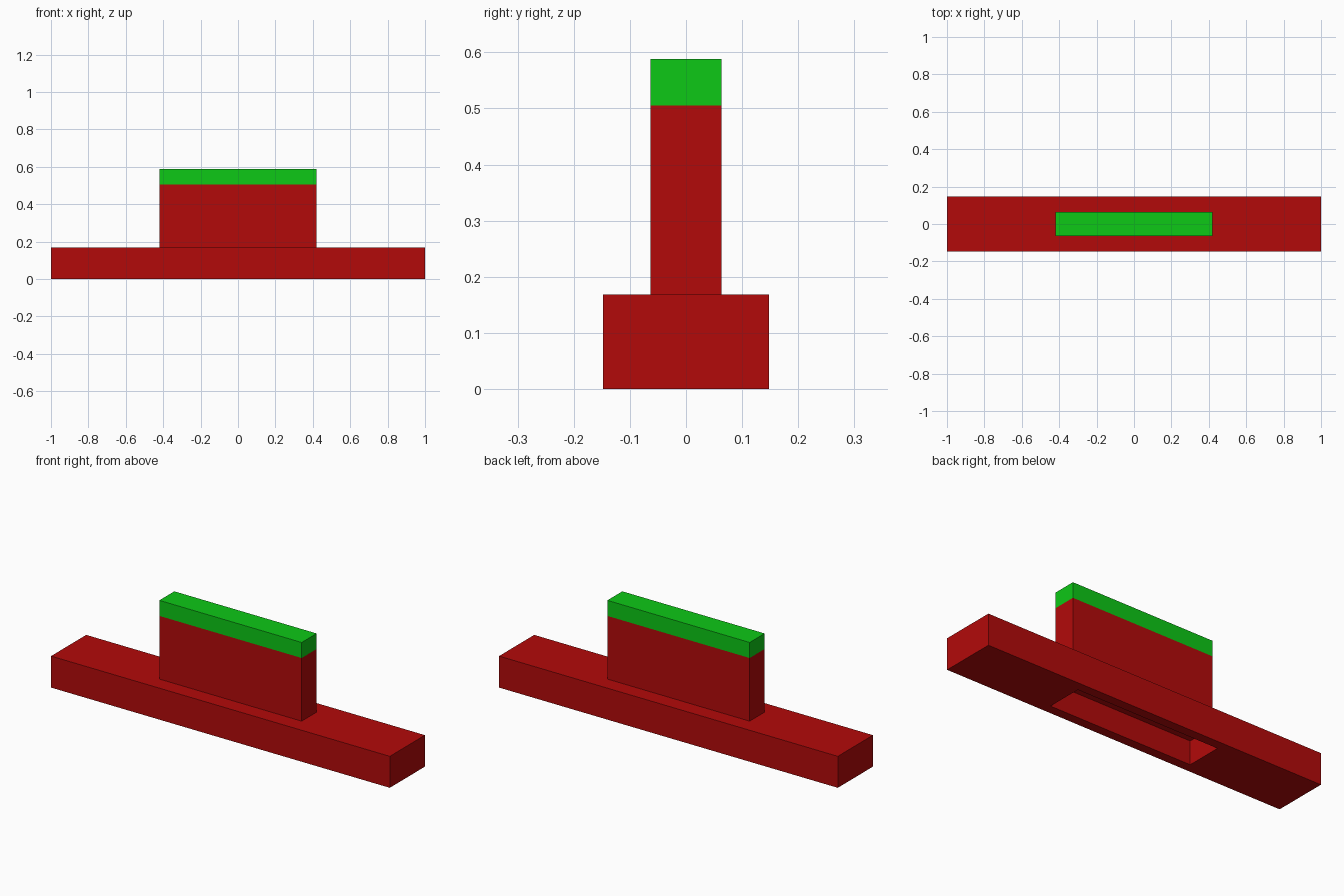
import bpy
import bmesh

if "Cube" in bpy.data.objects:
    bpy.data.objects.remove(bpy.data.objects["Cube"])


def material(name, color):
    m = bpy.data.materials.new(name)
    m.diffuse_color = color
    m.use_nodes = True
    m.node_tree.nodes["Principled BSDF"].inputs["Base Color"].default_value = m.diffuse_color
    return m


red = material("red", (0.45, 0.003, 0.003, 1))
green = material("green", (0.004, 0.58, 0.008, 1))


def block(name, hx, hy, z0, z1, mat):
    """Box centred on x and y, from z0 to z1."""
    bm = bmesh.new()
    bmesh.ops.create_cube(bm, size=1)
    for v in bm.verts:
        v.co = (v.co.x * 2 * hx, v.co.y * 2 * hy, z0 + (v.co.z + 0.5) * (z1 - z0))
    mesh = bpy.data.meshes.new(name)
    bm.to_mesh(mesh)
    bm.free()
    mesh.materials.append(mat)
    ob = bpy.data.objects.new(name, mesh)
    bpy.context.collection.objects.link(ob)
    return ob


# Long base with a rectangular pocket inset into its underside
base = block("base", 1.0, 0.148, 0, 0.168, red)
bm = bmesh.new()
bm.from_mesh(base.data)
bottom = min(bm.faces, key=lambda f: f.calc_center_median().z)
bmesh.ops.inset_individual(bm, faces=[bottom], thickness=0.03)
for v in bottom.verts:
    v.co.x = 0.42 if v.co.x > 0 else -0.42
    v.co.y = 0.098 if v.co.y > 0 else -0.098
pocket = bmesh.ops.extrude_discrete_faces(bm, faces=[bottom])["faces"][0]
rim = list(pocket.edges)
for v in pocket.verts:
    v.co.z = 0.126
bmesh.ops.remove_doubles(bm, verts=bm.verts[:], dist=1e-5)
bmesh.ops.recalc_face_normals(bm, faces=bm.faces[:])
bm.to_mesh(base.data)
bm.free()

# Upright block and its coloured cap
block("upright", 0.42, 0.063, 0.168, 0.505, red)
block("cap", 0.42, 0.063, 0.505, 0.588, green)
